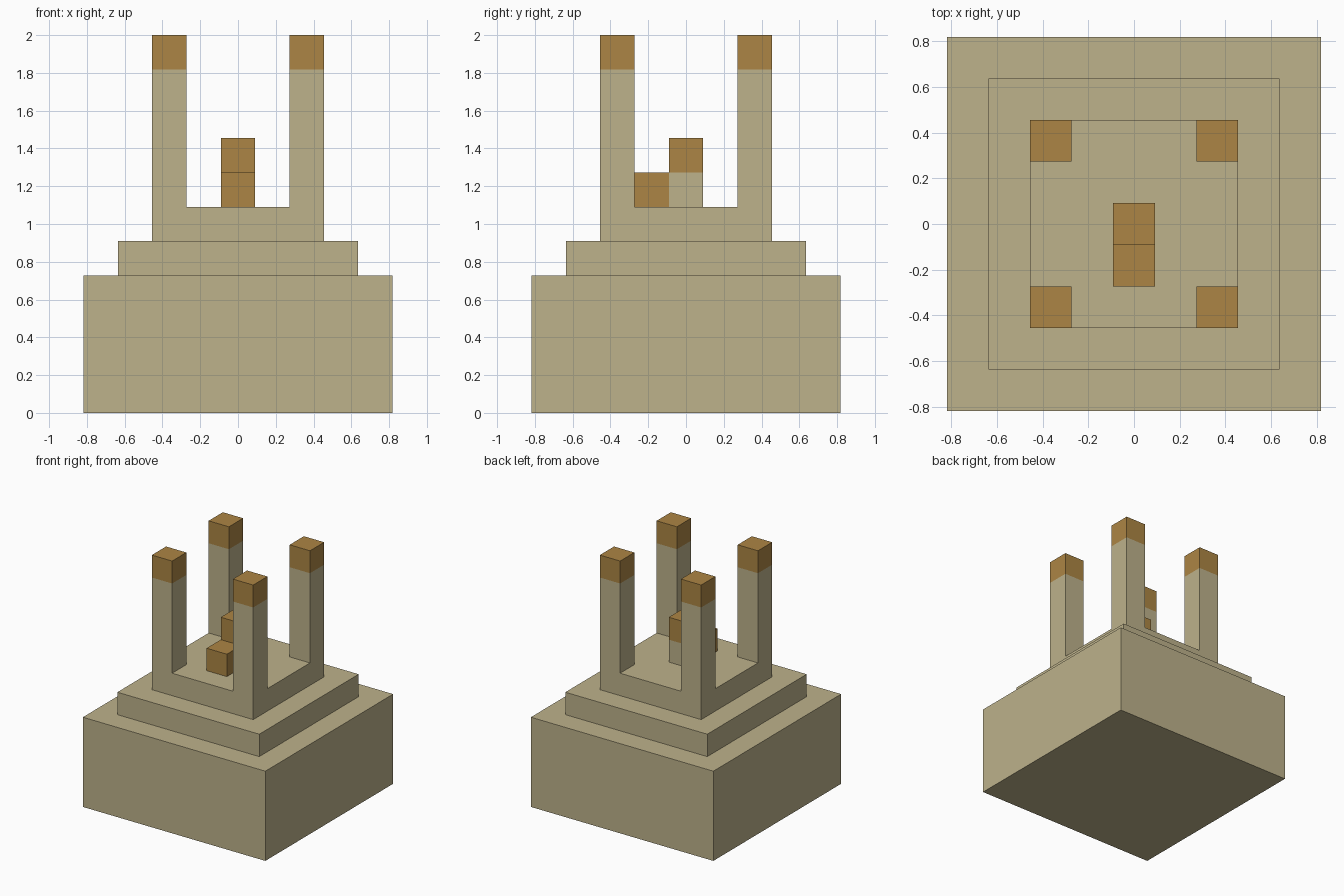
import bpy
import bmesh
from mathutils import Matrix, Vector

U = 2 / 11  # the whole model sits on a grid of eleven blocks in height

cube = bpy.data.objects.get("Cube")
if cube:
    bpy.data.objects.remove(cube, do_unlink=True)


def make_material(name, color):
    mat = bpy.data.materials.new(name)
    mat.use_nodes = True
    mat.diffuse_color = color
    mat.node_tree.nodes["Principled BSDF"].inputs["Base Color"].default_value = color
    return mat


stone = make_material("sandstone", (0.509, 0.445, 0.258, 1))
gold = make_material("dark_gold", (0.413, 0.235, 0.058, 1))


def block(name, x, y, bottom, width, height, gold_from=None):
    """Square block in grid units; faces above gold_from are gold."""
    bm = bmesh.new()
    bmesh.ops.create_cube(bm, size=1)
    bmesh.ops.transform(
        bm, verts=bm.verts,
        matrix=Matrix.Translation((x * U, y * U, (bottom + height / 2) * U))
        @ Matrix.Diagonal((width * U, width * U, height * U, 1)))
    if gold_from is not None:
        level = gold_from * U
        if gold_from > bottom:
            bmesh.ops.bisect_plane(
                bm, geom=bm.verts[:] + bm.edges[:] + bm.faces[:],
                plane_co=Vector((0, 0, level)), plane_no=Vector((0, 0, 1)))
        for face in bm.faces:
            above = face.calc_center_median().z > level
            face.material_index = int(above or gold_from <= bottom)
    mesh = bpy.data.meshes.new(name)
    mesh.materials.append(stone)
    mesh.materials.append(gold)
    bm.to_mesh(mesh)
    bm.free()
    obj = bpy.data.objects.new(name, mesh)
    bpy.context.collection.objects.link(obj)
    return obj


# Stepped base
block("base", 0, 0, 0, 9, 4)
block("middle_step", 0, 0, 4, 7, 1)
block("platform", 0, 0, 5, 5, 1)

# Corner pillars with gold tops
for side, x in (("right", -2), ("left", 2)):
    for end, y in (("front", -2), ("back", 2)):
        block(f"{end}_{side}_pillar", x, y, 6, 1, 5, gold_from=10)

# Throne in the middle
block("throne_back", 0, 0, 6, 1, 2, gold_from=7)
block("throne_seat", 0, -1, 6, 1, 1, gold_from=6)
